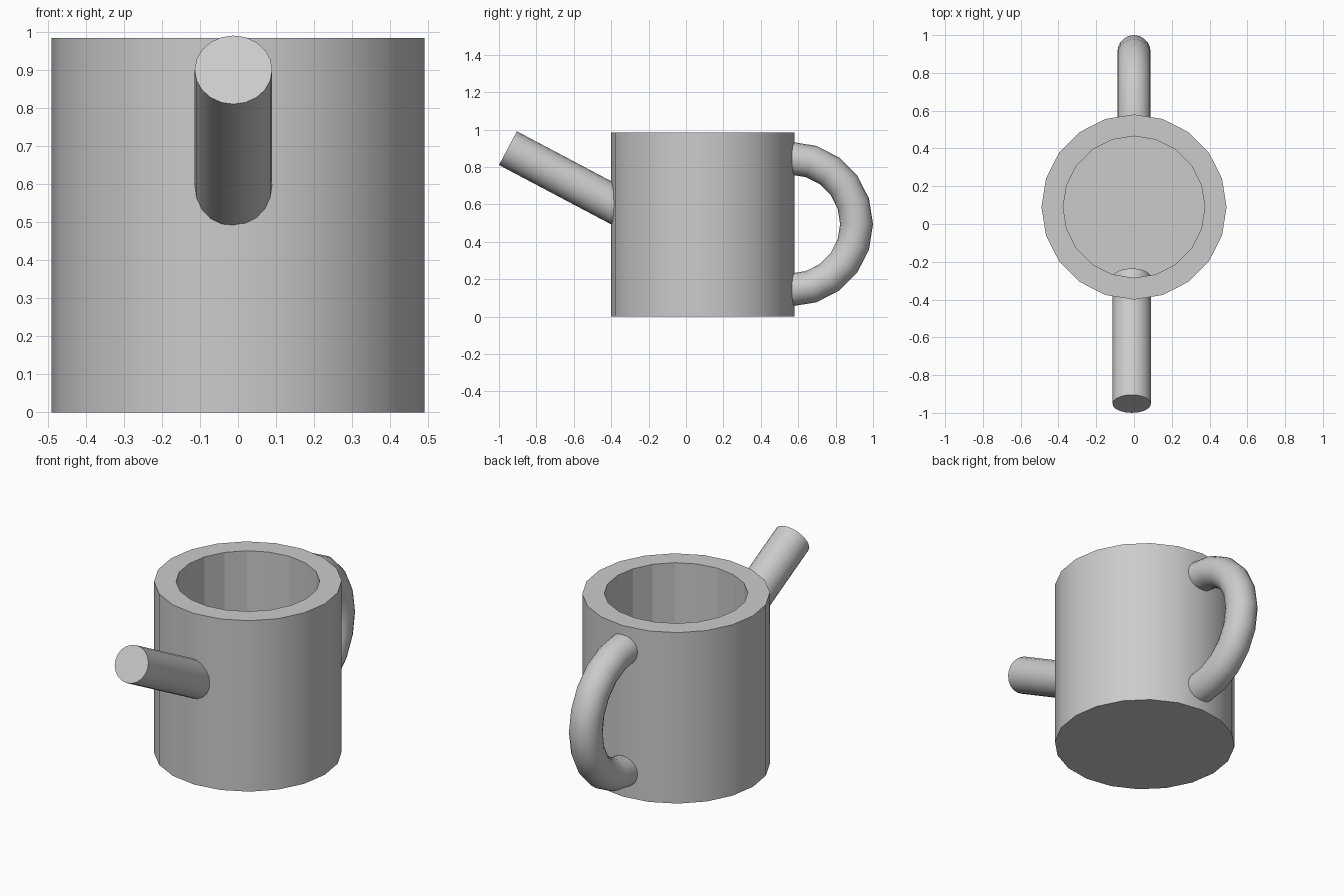
import bpy, bmesh
from math import sin, cos, pi, radians
from mathutils import Vector

if "Cube" in bpy.data.objects:
    bpy.data.objects.remove(bpy.data.objects["Cube"])

SIDES = 20


def ring(center, u, v, r):
    """Circle of points around center in the plane of u and v."""
    c, u, v = Vector(center), Vector(u), Vector(v)
    return [c + r * (cos(2 * pi * i / SIDES) * u + sin(2 * pi * i / SIDES) * v)
            for i in range(SIDES)]


def loft(name, rings, flat_spans=()):
    """Skin successive rings, cap both ends, smooth all but sharp edges."""
    bm = bmesh.new()
    loops = [[bm.verts.new(p) for p in r] for r in rings]
    flat = []
    for k, (a, b) in enumerate(zip(loops, loops[1:])):
        for i in range(SIDES):
            j = (i + 1) % SIDES
            f = bm.faces.new((a[i], a[j], b[j], b[i]))
            if k in flat_spans:
                flat.append(f)
    bm.faces.new(loops[0][::-1])
    bm.faces.new(loops[-1])
    bmesh.ops.recalc_face_normals(bm, faces=bm.faces)
    for f in bm.faces:
        f.smooth = f not in flat
    for e in bm.edges:
        if e.calc_face_angle(0) > radians(40):
            e.smooth = False
    me = bpy.data.meshes.new(name)
    bm.to_mesh(me)
    bm.free()
    ob = bpy.data.objects.new(name, me)
    bpy.context.collection.objects.link(ob)
    return ob


X, Y, Z = Vector((1, 0, 0)), Vector((0, 1, 0)), Vector((0, 0, 1))

# Open pot: outer wall, rim, faceted inner wall and floor
profile = [(0.49, 0), (0.49, 0.985), (0.375, 0.985), (0.375, 0.11)]
loft("pot_body", [ring((0, 0.09, z), X, Y, r) for r, z in profile], flat_spans=(2,))

# Straight spout running through the front wall
inner, tip = Vector((-0.012, -0.283, 0.547)), Vector((-0.012, -0.952, 0.901))
across = (tip - inner).normalized().cross(X)
loft("spout", [ring(p, X, across, 0.102) for p in (inner, tip)])

# Half-ring handle at the back
rings = []
for k in range(11):
    a = radians(90 - 18 * k)
    out = cos(a) * Y + sin(a) * Z
    rings.append(ring(Vector((0, 0.56, 0.495)) + 0.352 * out, out, X, 0.088))
loft("handle", rings)
